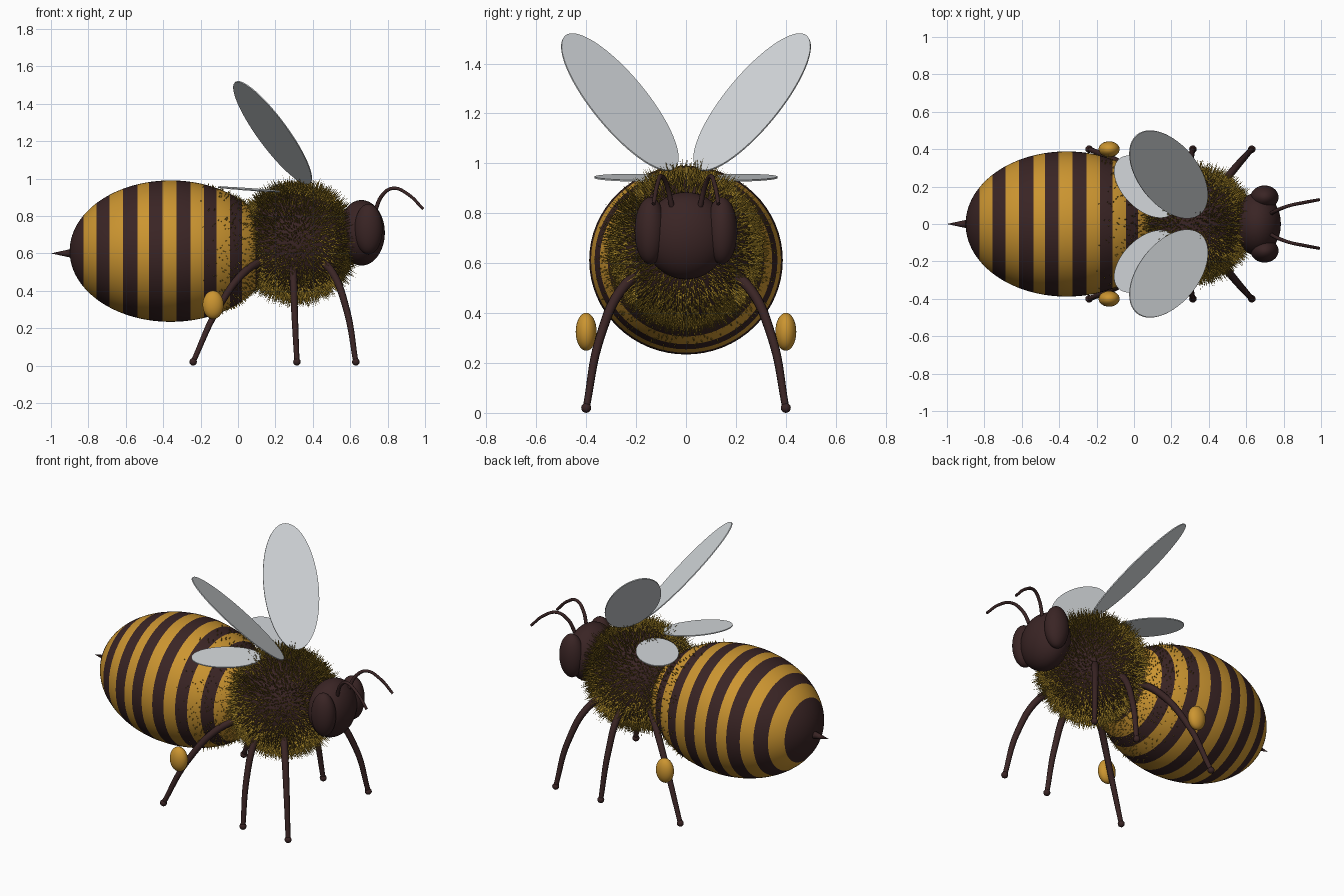
import bpy, bmesh, math, random
from mathutils import Vector, Matrix

if "Cube" in bpy.data.objects:
    bpy.data.objects.remove(bpy.data.objects["Cube"])

random.seed(4)


def material(name, rgb):
    m = bpy.data.materials.new(name)
    m.diffuse_color = (*rgb, 1)
    m.use_nodes = True
    m.node_tree.nodes["Principled BSDF"].inputs["Base Color"].default_value = m.diffuse_color
    return m


BROWN = material("dark brown", (0.042, 0.018, 0.018))
GOLD = material("honey gold", (0.60, 0.30, 0.03))
HAIR = material("olive hair", (0.34, 0.21, 0.02))
WING = material("pale wing", (0.66, 0.69, 0.71))


def finish(name, bm, mats, smooth=True):
    me = bpy.data.meshes.new(name)
    for f in bm.faces:
        f.smooth = smooth
    bm.to_mesh(me)
    bm.free()
    for m in mats:
        me.materials.append(m)
    ob = bpy.data.objects.new(name, me)
    bpy.context.collection.objects.link(ob)
    return ob


def ellipsoid(name, center, radii, mats, u=48, v=32, rule=None):
    """Ellipsoid with its poles on the x axis."""
    bm = bmesh.new()
    bmesh.ops.create_uvsphere(bm, u_segments=u, v_segments=v, radius=1)
    bm.transform(Matrix.Translation(center) @ Matrix.Diagonal((*radii, 1))
                 @ Matrix.Rotation(math.pi / 2, 4, 'Y'))
    if rule:
        for f in bm.faces:
            f.material_index = rule(f.calc_center_median())
    return finish(name, bm, mats)


def tube(name, points, radii, mat):
    """Tapered tube along a smooth path."""
    cu = bpy.data.curves.new(name, 'CURVE')
    cu.dimensions = '3D'
    cu.bevel_depth = 1
    cu.bevel_resolution = 3
    cu.use_fill_caps = True
    sp = cu.splines.new('BEZIER')
    sp.bezier_points.add(len(points) - 1)
    for bp, p, r in zip(sp.bezier_points, points, radii):
        bp.co, bp.radius = p, r
        bp.handle_left_type = bp.handle_right_type = 'AUTO'
    cu.materials.append(mat)
    ob = bpy.data.objects.new(name, cu)
    bpy.context.collection.objects.link(ob)
    bpy.ops.object.select_all(action='DESELECT')
    ob.select_set(True)
    bpy.context.view_layer.objects.active = ob
    bpy.ops.object.convert(target='MESH')
    bpy.ops.object.shade_smooth_by_angle(angle=math.radians(50))


def fuzz(name, center, radii, count, lengths, keep):
    """Thin three-sided spikes spread evenly over an ellipsoid."""
    bm = bmesh.new()
    c, r = Vector(center), Vector(radii)
    for i in range(count):
        z = 1 - 2 * (i + 0.5) / count
        a = i * 2.39996 + random.uniform(-0.05, 0.05)
        s = math.sqrt(1 - z * z)
        d = Vector((z, s * math.cos(a), s * math.sin(a)))
        p = c + d * r
        if not keep(p):
            continue
        n = Vector(d[k] / r[k] for k in range(3)).normalized()
        t = n.orthogonal().normalized()
        b = n.cross(t)
        lean = Vector(random.uniform(-0.25, 0.25) for _ in range(3))
        tip = bm.verts.new(p + (n + lean) * random.uniform(*lengths))
        base = [bm.verts.new(p - n * 0.003 + 0.004 * (t * math.cos(k * 2.0944) + b * math.sin(k * 2.0944)))
                for k in range(3)]
        for k in range(3):
            bm.faces.new((base[k], base[(k + 1) % 3], tip))
    finish(name, bm, [HAIR], False)


def wing(name, center, long_axis, short_axis, a, b):
    """Thin elliptical plate in the plane of the two axes."""
    u = Vector(long_axis).normalized()
    v = Vector(short_axis)
    v = (v - u * v.dot(u)).normalized()
    n = u.cross(v)
    bm = bmesh.new()
    bmesh.ops.create_cone(bm, cap_ends=True, segments=64, radius1=1, radius2=1, depth=1)
    rot = Matrix((u, v, n)).transposed().to_4x4()
    bm.transform(Matrix.Translation(center) @ rot @ Matrix.Diagonal((a, b, 0.006, 1)))
    finish(name, bm, [WING], False)


# striped abdomen: dark bands repeat along x
def stripe(p):
    return 1 if math.cos((p.x + 0.86) / 0.1415 * 2 * math.pi) > 0 or p.x < -0.83 else 0


AB_C, AB_R = (-0.36, 0, 0.612), (0.54, 0.388, 0.378)
ellipsoid("abdomen", AB_C, AB_R, [GOLD, BROWN], 64, 160, stripe)
fuzz("abdomen_fuzz", AB_C, AB_R, 6000, (0.008, 0.022),
     lambda p: p.x > -0.2 and random.random() < (p.x + 0.2) * 3)

# furry thorax
TH_C, TH_R = (0.31, 0, 0.66), (0.295, 0.28, 0.29)
ellipsoid("thorax", TH_C, TH_R, [BROWN])
fuzz("thorax_fur", TH_C, TH_R, 6500, (0.03, 0.07), lambda p: True)

# head
ellipsoid("head", (0.66, 0, 0.71), (0.125, 0.168, 0.175), [BROWN])

# stinger
bm = bmesh.new()
bmesh.ops.create_cone(bm, cap_ends=True, segments=16, radius1=0.026, radius2=0, depth=0.12)
bm.transform(Matrix.Translation((-0.94, 0, 0.6)) @ Matrix.Rotation(-math.pi / 2, 4, 'Y'))
finish("stinger", bm, [BROWN])

# leg paths: x at hip, knee, shin and foot; all share the same y and z
LEGS = {"front": (0.42, 0.50, 0.58, 0.63),
        "middle": (0.29, 0.295, 0.302, 0.315),
        "hind": (0.16, 0.04, -0.11, -0.24)}
LEG_Y = (0.15, 0.25, 0.345, 0.40)
LEG_Z = (0.575, 0.505, 0.30, 0.02)

for side, s in (("left", 1), ("right", -1)):
    # eyes and antennae
    ellipsoid(side + "_eye", (0.698, s * 0.143, 0.73), (0.075, 0.063, 0.135), [BROWN], 32, 24)
    tube(side + "_antenna",
         [(0.73, s * 0.055, 0.82), (0.775, s * 0.078, 0.915), (0.83, s * 0.098, 0.948),
          (0.91, s * 0.115, 0.915), (0.99, s * 0.13, 0.837)],
         [0.011, 0.010, 0.009, 0.009, 0.008], BROWN)
    # legs with round feet
    for leg, xs in LEGS.items():
        pts = [(x, s * y, z) for x, y, z in zip(xs, LEG_Y, LEG_Z)]
        tube(f"{side}_{leg}_leg", pts, [0.022, 0.021, 0.018, 0.014], BROWN)
        ellipsoid(f"{side}_{leg}_foot", (xs[3], s * 0.40, 0.02), (0.02,) * 3, [BROWN], 16, 12)
    # pollen basket on the hind leg
    ellipsoid(side + "_pollen", (-0.133, s * 0.40, 0.325), (0.056, 0.042, 0.076), [GOLD], 32, 24)
    # wings
    wing(side + "_forewing", (0.185, s * 0.265, 1.245),
         (-0.467, s * 0.523, 0.713), (0.66, s * 0.745, -0.11), 0.384, 0.163)
    wing(side + "_hindwing", (0.06, s * 0.20, 0.942),
         (-0.7, s * 0.7, 0.04), (0.7, s * 0.7, -0.08), 0.204, 0.12)
